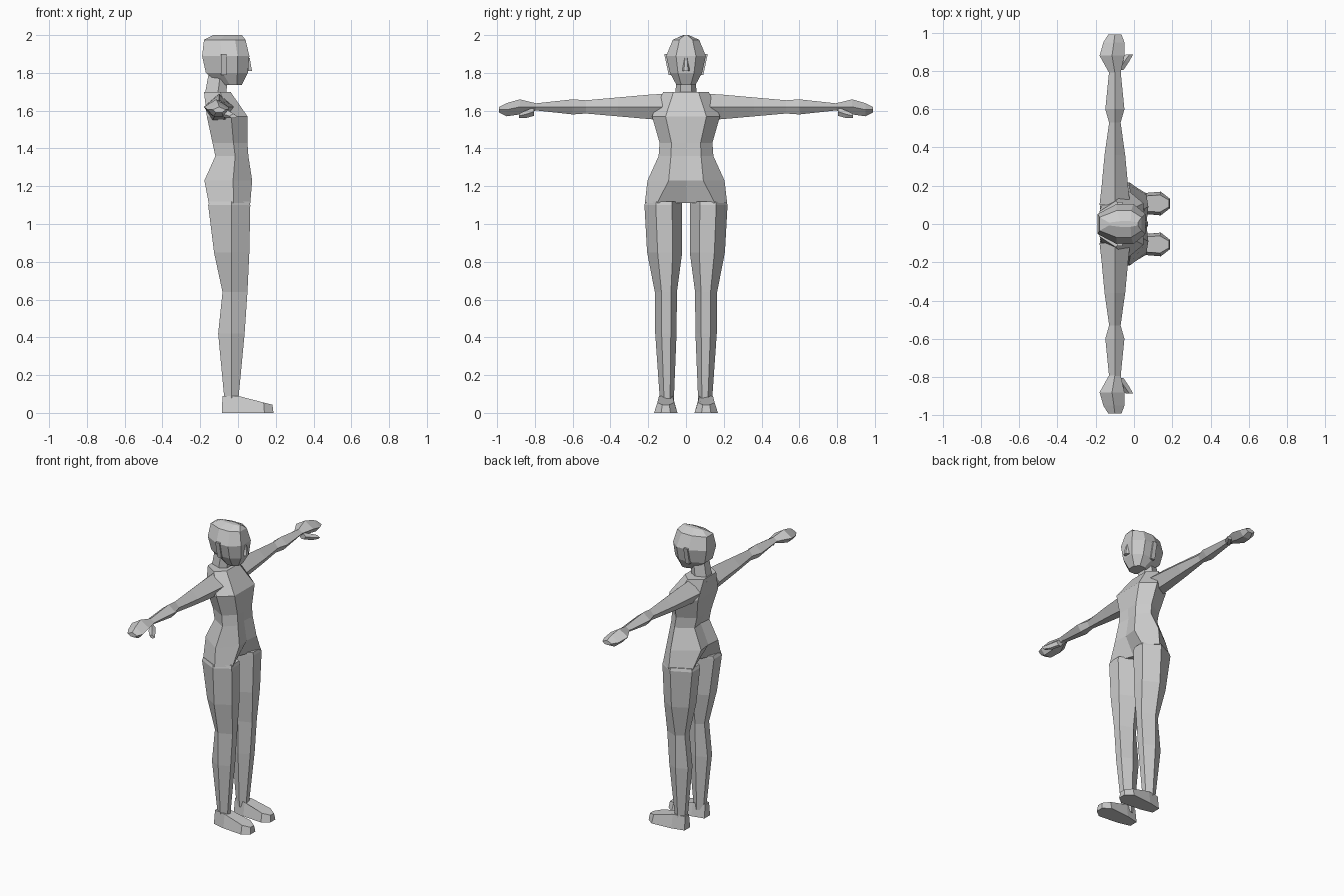
import bpy
import bmesh

cube = bpy.data.objects.get("Cube")
if cube:
    bpy.data.objects.remove(cube)

grey = bpy.data.materials.new("light grey")
grey.use_nodes = True
colour = (.6, .6, .6, 1)
grey.diffuse_color = colour
grey.node_tree.nodes["Principled BSDF"].inputs["Base Color"].default_value = colour


def loft(name, rings, mirrored=False):
    """Skin closed rings of points, cap both ends, optionally mirror across y."""
    bm = bmesh.new()
    loops = [[bm.verts.new(point) for point in ring] for ring in rings]
    count = len(loops[0])
    for low, high in zip(loops, loops[1:]):
        for i in range(count):
            j = (i + 1) % count
            bm.faces.new((low[i], low[j], high[j], high[i]))
    bm.faces.new(loops[0])
    bm.faces.new(loops[-1])
    bmesh.ops.recalc_face_normals(bm, faces=bm.faces)
    mesh = bpy.data.meshes.new(name)
    bm.to_mesh(mesh)
    bm.free()
    mesh.materials.append(grey)
    part = bpy.data.objects.new(name, mesh)
    bpy.context.collection.objects.link(part)
    if mirrored:
        mirror = part.modifiers.new("Mirror", "MIRROR")
        mirror.use_axis = (False, True, False)


def section(z, front, back, width, flat=.55, cleft=0, sides=(.6,)):
    """Level ring, symmetric in y, with flat front and back and a centre crease."""
    half = [(front - cleft, 0), (front, width * flat)]
    half += [(back + (front - back) * side, width) for side in sides]
    half += [(back, width * flat), (back + cleft, 0)]
    other = [(x, -y) for x, y in reversed(half) if y > 0]
    return [(x, y, z) for x, y in half + other]


def head_section(z, front, back, width):
    """Ring with a broad temple facet on each side."""
    return section(z, front, back, width, flat=.5, sides=(.75, .4))


def leg_section(z, front, back, inner, outer):
    """Six-sided level ring with flat shin and calf."""
    near = inner + (outer - inner) * .27
    far = inner + (outer - inner) * .7
    side = -.035
    return [(front, near, z), (front, far, z), (side, outer, z),
            (back, far, z), (back, near, z), (side, inner, z)]


def arm_section(y, depth, height, x=-.1, z=1.62):
    """Five-sided upright ring with a ridge along the top."""
    heel = depth * .45
    return [(x, y, z + height), (x + depth, y, z), (x + heel, y, z - height),
            (x - heel, y, z - height), (x - depth, y, z)]


# Torso from crotch to shoulders
loft("torso", [
    section(z=1.11, front=.065, back=-.155, width=.218, flat=.7, cleft=.06),
    section(z=1.23, front=.075, back=-.178, width=.204, flat=.45, cleft=.01),
    section(z=1.36, front=.055, back=-.12, width=.145, cleft=.01),
    section(z=1.43, front=.05, back=-.135, width=.14),
    section(z=1.57, front=.05, back=-.165, width=.18, flat=.6),
    section(z=1.7, front=-.04, back=-.18, width=.12),
])

# Neck leaning forward into the head
loft("neck", [
    section(z=1.67, front=-.065, back=-.178, width=.057),
    section(z=1.8, front=-.05, back=-.155, width=.05),
])

# Head with a faceted crown
loft("head", [
    head_section(z=1.735, front=.02, back=-.085, width=.05),
    head_section(z=1.8, front=.052, back=-.17, width=.085),
    head_section(z=1.89, front=.06, back=-.19, width=.105),
    head_section(z=1.975, front=.04, back=-.18, width=.07),
    head_section(z=2, front=.02, back=-.13, width=.015),
])
loft("nose", [
    section(z=1.81, front=.074, back=.03, width=.02),
    section(z=1.88, front=.062, back=.03, width=.01),
])
loft("ears", [
    [(x, y, z) for x, y in ((-.06, .07), (-.06, outer), (-.09, outer), (-.09, .07))]
    for z, outer in ((1.79, .092), (1.9, .115))
], mirrored=True)

# Arms held straight out
loft("arms", [
    arm_section(y=.1, depth=.08, height=.07),
    arm_section(y=.19, depth=.07, height=.065),
    arm_section(y=.36, depth=.054, height=.05),
    arm_section(y=.53, depth=.03, height=.035),
    arm_section(y=.6, depth=.05, height=.04),
    arm_section(y=.8, depth=.03, height=.018),
], mirrored=True)

# Mitten hands and thumbs
loft("hands", [
    arm_section(y=.79, depth=.03, height=.018),
    arm_section(y=.88, depth=.065, height=.04, x=-.115),
    arm_section(y=.95, depth=.055, height=.035, x=-.105, z=1.605),
    arm_section(y=.99, depth=.035, height=.015, z=1.605),
], mirrored=True)
loft("thumbs", [
    arm_section(y=.805, depth=.025, height=.022, x=-.08, z=1.595),
    arm_section(y=.85, depth=.025, height=.02, x=-.05, z=1.58),
    arm_section(y=.885, depth=.02, height=.012, x=-.025, z=1.572),
], mirrored=True)

# Legs from hip to ankle
loft("legs", [
    leg_section(z=1.12, front=.06, back=-.15, inner=.02, outer=.215),
    leg_section(z=1.1, front=.065, back=-.158, inner=.02, outer=.22),
    leg_section(z=.85, front=.06, back=-.127, inner=.02, outer=.206),
    leg_section(z=.64, front=.05, back=-.082, inner=.048, outer=.165),
    leg_section(z=.42, front=.035, back=-.105, inner=.05, outer=.163),
    leg_section(z=.05, front=0, back=-.07, inner=.065, outer=.137),
], mirrored=True)

# Feet: sole outline and a narrower top sloping to the toes
stations = [(-.085, .03), (0, .05), (.14, .062), (.188, .025)]
outline = stations + [(x, -half) for x, half in reversed(stations)]
middle = .107
sole = [(x, middle + y, 0) for x, y in outline]
instep = [(x * .97, middle + y * .72, .09 - max(x, 0) / 4) for x, y in outline]
loft("feet", [sole, instep], mirrored=True)
